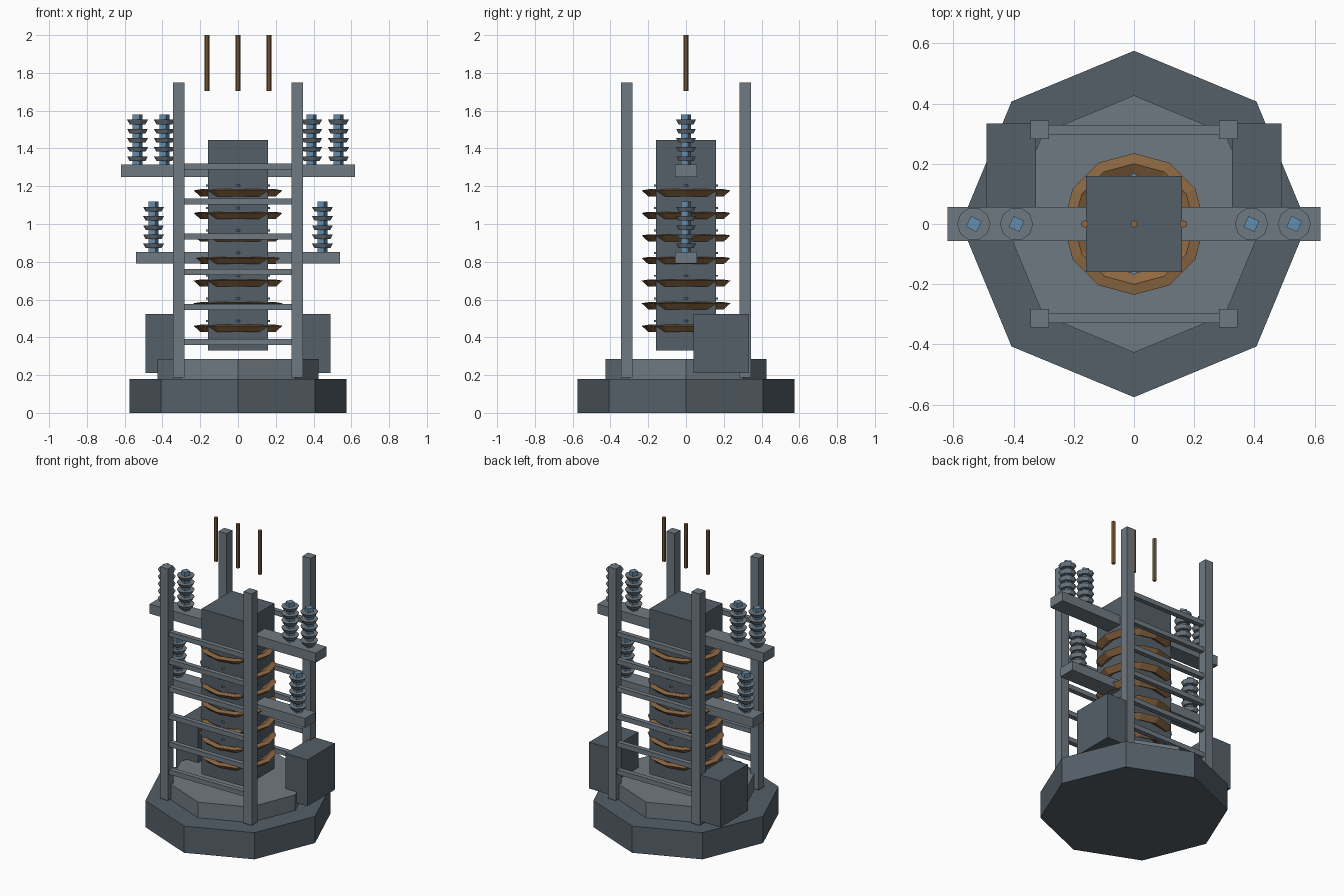
import bpy, bmesh
from math import cos, sin, pi, radians

if "Cube" in bpy.data.objects:
    bpy.data.objects.remove(bpy.data.objects["Cube"])


def material(name, rgb):
    m = bpy.data.materials.new(name)
    m.diffuse_color = (*rgb, 1)
    m.use_nodes = True
    m.node_tree.nodes["Principled BSDF"].inputs["Base Color"].default_value = m.diffuse_color
    return m


DARK = material("dark_steel", (0.09, 0.115, 0.14))
STEEL = material("steel", (0.16, 0.195, 0.225))
COPPER = material("copper", (0.27, 0.14, 0.055))
BLUE = material("blue_ceramic", (0.13, 0.27, 0.42))


def finish(name, bm, mat):
    bmesh.ops.recalc_face_normals(bm, faces=bm.faces)
    mesh = bpy.data.meshes.new(name)
    bm.to_mesh(mesh)
    bm.free()
    mesh.materials.append(mat)
    ob = bpy.data.objects.new(name, mesh)
    bpy.context.collection.objects.link(ob)
    return ob


def box(name, x, y, z, mat):
    """Box from (min, max) pairs on each axis."""
    bm = bmesh.new()
    bmesh.ops.create_cube(bm, size=1)
    for v in bm.verts:
        v.co = [lo + (c + 0.5) * (hi - lo) for c, (lo, hi) in zip(v.co, (x, y, z))]
    return finish(name, bm, mat)


def lathe(name, profile, sides, mat, x=0, z=0, turn=0, closed=False):
    """Faceted solid of revolution from (radius, height) points."""
    bm = bmesh.new()
    rings = []
    for r, h in profile:
        angles = [turn + 2 * pi * i / sides for i in range(sides)]
        rings.append([bm.verts.new((x + r * cos(a), r * sin(a), z + h)) for a in angles])
    pairs = list(zip(rings, rings[1:]))
    if closed:
        pairs.append((rings[-1], rings[0]))
    else:
        bm.faces.new(rings[0])
        bm.faces.new(rings[-1])
    for a, b in pairs:
        for i in range(sides):
            j = (i + 1) % sides
            bm.faces.new((a[i], a[j], b[j], b[i]))
    return finish(name, bm, mat)


def rod(name, r, z0, z1, sides, mat, x=0, turn=0):
    return lathe(name, [(r, z0), (r, z1)], sides, mat, x=x, turn=turn)


# Stepped octagonal base
rod("base", 0.575, 0, 0.18, 8, DARK)
rod("base_step", 0.427, 0.18, 0.285, 8, STEEL)

# Central core
box("core", (-0.16, 0.16), (-0.16, 0.16), (0.33, 1.445), DARK)

# Windings with thin spacer plates peeking out of the core
winding = [(0.235, 0.013), (0.2, -0.019), (0.165, 0), (0.2, 0.019)]
for i in range(7):
    z = 0.448 + 0.1195 * i
    lathe(f"winding_{i + 1}", winding, 12, COPPER, z=z, closed=True)
    rod(f"spacer_{i + 1}", 0.17, z + 0.034, z + 0.044, 4, BLUE)

# Corner posts
P = 0.313
for sx in (-1, 1):
    for sy in (-1, 1):
        box(f"post_{sx}_{sy}", (sx * P - 0.03, sx * P + 0.03),
            (sy * P - 0.03, sy * P + 0.03), (0.187, 1.75), STEEL)

# Rungs across the front and back
for i in range(6):
    z = 0.375 + 0.186 * i
    for sy in (-1, 1):
        box(f"rung_{i + 1}_{sy}", (-0.3, 0.3), (sy * P - 0.016, sy * P + 0.016),
            (z - 0.016, z + 0.016), STEEL)

# Control cabinets on both sides
for side, x in (("left", (-0.49, -0.326)), ("right", (0.326, 0.49))):
    box(f"cabinet_{side}", x, (0.04, 0.333), (0.21, 0.523), DARK)

# Cross arms
box("upper_arm", (-0.62, 0.62), (-0.057, 0.057), (1.25, 1.315), STEEL)
box("lower_arm", (-0.54, 0.54), (-0.057, 0.057), (0.79, 0.853), STEEL)


# Insulator stacks: ceramic stem with five sheds
def insulator(name, x, z):
    rod(f"{name}_stem", 0.028, z - 0.01, z + 0.265, 4, BLUE, x=x, turn=radians(20))
    for i in range(5):
        lathe(f"{name}_shed_{i + 1}", [(0.042, -0.012), (0.055, 0.012)], 10, STEEL,
              x=x, z=z + 0.031 + 0.0485 * i)


for side, s in (("left", -1), ("right", 1)):
    insulator(f"upper_inner_insulator_{side}", s * 0.39, 1.315)
    insulator(f"upper_outer_insulator_{side}", s * 0.532, 1.315)
    insulator(f"lower_insulator_{side}", s * 0.447, 0.853)

# Copper terminal rods above the core
for i, x in enumerate((-0.164, 0, 0.164)):
    rod(f"terminal_{i + 1}", 0.0125, 1.705, 2.0, 8, COPPER, x=x)
